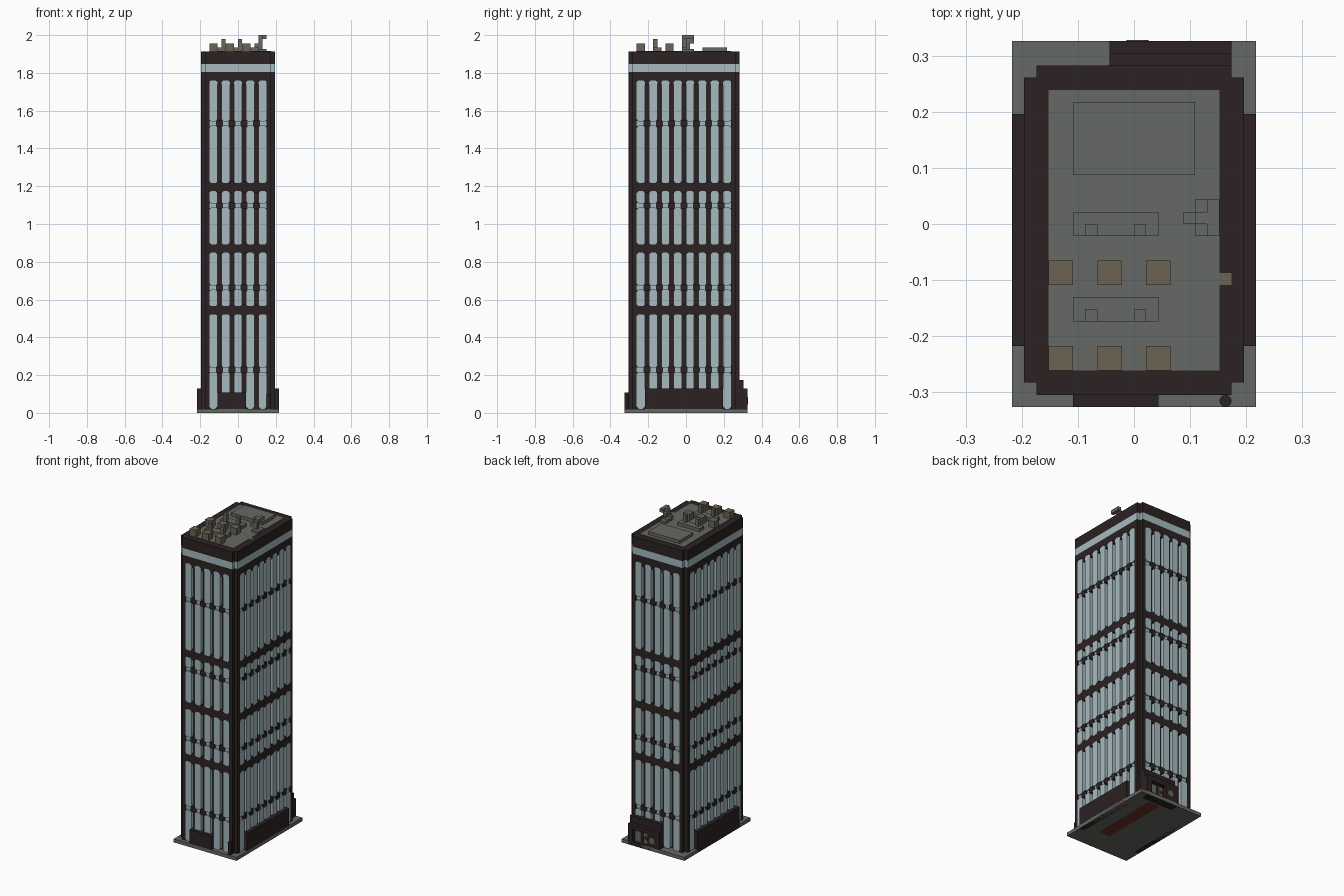
import bpy, bmesh
from mathutils import Vector

if "Cube" in bpy.data.objects:
    bpy.data.objects.remove(bpy.data.objects["Cube"], do_unlink=True)

U = 2 / 92  # one building block unit


def material(name, rgb):
    m = bpy.data.materials.new(name)
    m.use_nodes = True
    m.diffuse_color = (*rgb, 1)
    m.node_tree.nodes["Principled BSDF"].inputs["Base Color"].default_value = (*rgb, 1)
    return m


DARK = material("dark brown cladding", (0.025, 0.016, 0.016))
GLASS = material("pale blue glass", (0.38, 0.49, 0.52))
GREY = material("concrete grey", (0.13, 0.14, 0.125))
TAN = material("tan metal", (0.15, 0.125, 0.085))
RED = material("dull red", (0.15, 0.03, 0.02))


def add_prism(bm, points, offset):
    """Extrude a polygon by an offset vector."""
    face = bm.faces.new([bm.verts.new(p) for p in points])
    ext = bmesh.ops.extrude_face_region(bm, geom=[face], use_keep_orig=True)
    verts = [g for g in ext["geom"] if isinstance(g, bmesh.types.BMVert)]
    bmesh.ops.translate(bm, verts=verts, vec=offset)


def add_box(bm, x0, x1, y0, y1, z0, z1):
    ring = [(x0, y0, z0), (x1, y0, z0), (x1, y1, z0), (x0, y1, z0)]
    add_prism(bm, ring, (0, 0, z1 - z0))


def finish(name, bm, mat):
    bmesh.ops.recalc_face_normals(bm, faces=bm.faces)
    bmesh.ops.scale(bm, verts=bm.verts, vec=(U, U, U))
    mesh = bpy.data.meshes.new(name)
    bm.to_mesh(mesh)
    bm.free()
    mesh.materials.append(mat)
    ob = bpy.data.objects.new(name, mesh)
    bpy.context.collection.objects.link(ob)
    return ob


def boxes(name, mat, *items):
    bm = bmesh.new()
    for b in items:
        add_box(bm, *b)
    return finish(name, bm, mat)


def cross_section(name, mat, z0, z1):
    """Full tower outline with notched corners."""
    return boxes(name, mat, (-9, 9, -13, 12, z0, z1), (-8, 8, -14, 13, z0, z1))


# Tower body and crown
boxes("pavement", GREY, (-10, 10, -15, 15, 0, 1))
boxes("tower_core", DARK, (-8, 8, -13, 12, 0.5, 82))
cross_section("crown_lower_band", DARK, 81, 83)
cross_section("crown_glass_band", GLASS, 83, 85)
cross_section("crown_rim", DARK, 85, 88)
boxes("roof_deck", GREY, (-7, 7, -12, 11, 87.5, 88.1))

# Facades: tall windows between thick bands, split by thin glazed joints
BANDS = [(24, 26), (39, 41), (54, 56)]
JOINTS = [10, 30, 50, 70]
levels = [1, *sorted([z for b in BANDS for z in b] + [z + d for z in JOINTS for d in (0, 1)]), 81]
WINDOWS = list(zip(levels[::2], levels[1::2]))


def facade(name, origin, along, out, half, count):
    o, a, n = Vector(origin), Vector(along), Vector(out)
    up = Vector((0, 0, 1))

    def block(bm, t0, t1, z0, z1, depth):
        ring = [o + a * t + up * z for t, z in ((t0, z0), (t1, z0), (t1, z1), (t0, z1))]
        add_prism(bm, ring, n * depth)

    frame, glass = bmesh.new(), bmesh.new()
    for s in (-1, 1):
        block(frame, *sorted((s * half, s * (half + 1))), 0.5, 81, 1)
    for z0, z1 in BANDS + [(80.5, 81)]:
        block(frame, -half, half, z0 - 0.5, z1 + 0.5 if z1 < 81 else z1, 0.96)
    for z in JOINTS:
        block(glass, -half, half, z - 0.2, z + 1.2, 0.6)
        for i in range(1, count):
            t = -half + 3 * i - 0.5
            block(frame, t - 0.85, t + 0.85, z - 0.3, z + 1.3, 0.96)
    # Windows with clipped corners stand proud of the dividers
    c = 0.45
    for i in range(count):
        t0 = -half + 3 * i
        t1 = t0 + 2
        for z0, z1 in WINDOWS:
            outline = [(t0 + c, z0), (t1 - c, z0), (t1, z0 + c), (t1, z1 - c),
                       (t1 - c, z1), (t0 + c, z1), (t0, z1 - c), (t0, z0 + c)]
            add_prism(glass, [o + a * t + up * z for t, z in outline], n)
    finish(name + "_frame", frame, DARK)
    finish(name + "_windows", glass, GLASS)


facade("front", (0, -13, 0), (1, 0, 0), (0, -1, 0), 7, 5)
facade("back", (0, 12, 0), (1, 0, 0), (0, 1, 0), 7, 5)
facade("left", (8, -0.5, 0), (0, 1, 0), (1, 0, 0), 11.5, 8)
facade("right", (-8, -0.5, 0), (0, 1, 0), (-1, 0, 0), 11.5, 8)

# Street level blocks
for side, s in (("left", 1), ("right", -1)):
    boxes(side + "_plinth", DARK, (*sorted((s * 8.5, s * 10)), -10, 9, 0, 6))
boxes("front_plinth", DARK, (-5, 2, -15, -13.5, 0, 5))
boxes("back_entrance", DARK, (-2, 8, 12.5, 14, 0, 8), (-2, 8, 14, 15, 0, 1.2),
      (-2, 8, 14, 15, 4.6, 6), (6.5, 8, 14, 15, 0, 6), (-2, 1.8, 14, 15, 0, 6))
boxes("entrance_panels", GREY, (2.2, 3.6, 13.9, 14.3, 1.2, 4.2), (4.4, 6.2, 13.9, 14.3, 1.2, 4.2))
boxes("entrance_sign", RED, (2.4, 3.4, 14.3, 14.5, 2.4, 3.2))


def cylinder(name, mat, location, radius, depth, rotation=(0, 0, 0)):
    bpy.ops.mesh.primitive_cylinder_add(vertices=12, radius=radius * U, depth=depth * U,
                                        location=Vector(location) * U, rotation=rotation)
    ob = bpy.context.object
    ob.name = name
    ob.data.materials.append(mat)


cylinder("front_post", DARK, (7.5, -14.5, 2.5), 0.5, 4)
cylinder("entrance_disc", GREY, (0.3, 15, 3), 0.9, 0.2, (1.5708, 0, 0))
boxes("underside_panel", RED, (1.5, 5, -8, 12, 0, 0.05)).location.z = -0.0005

# Roof equipment
boxes("roof_vents", TAN, *[(x, x + 2, y, y + 2, 88, 90) for x in (-7, -3, 1) for y in (-12, -5)])
boxes("rim_patch", TAN, (7, 8, -5, -4, 88, 88.1))
ducts = []
for y in (-8, -1):
    ducts.append((-5, 2, y, y + 2, 88, 89))
    ducts += [(x, x + 1, y, y + 1, 89, 91) for x in (-4, 0)]
boxes("roof_ducts", GREY, *ducts)
boxes("roof_plant_box", GREY, (-5, 5, 4, 10, 88, 89))
boxes("roof_mast", GREY, (5, 7, -1, 2, 88, 88.6), (5, 6, 0, 1, 88, 92), (4, 5, 0, 1, 89, 90),
      (6, 7, -1, 2, 91, 92), (5, 6, 1, 2, 90, 91))
